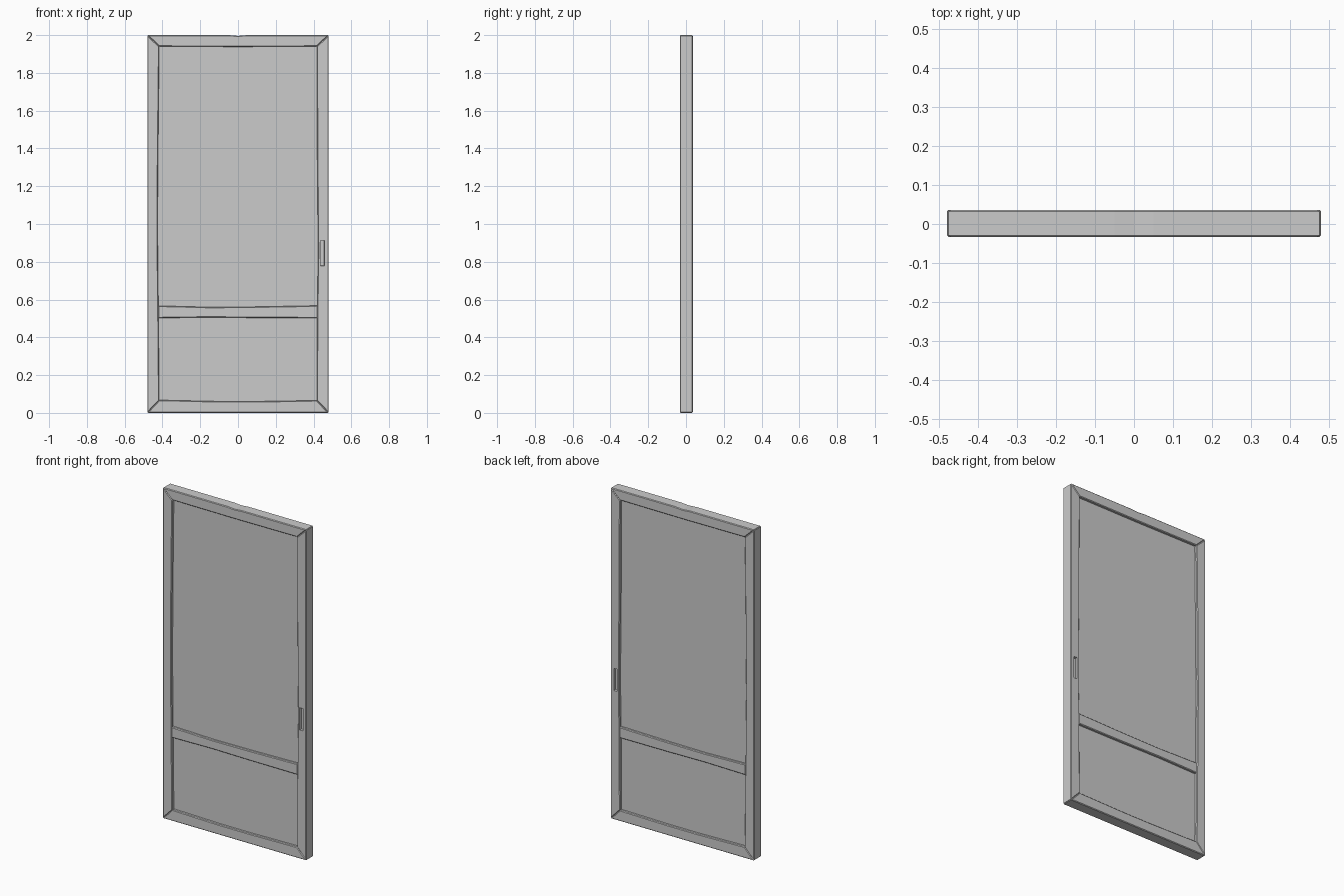
import bpy, bmesh

if "Cube" in bpy.data.objects:
    bpy.data.objects.remove(bpy.data.objects["Cube"])

Y0, Y1 = -0.033, 0.036
W, H = 0.48, 2.0


def prism(name, outline, y0=Y0, y1=Y1, bevel=0.0):
    """Extrude an x-z outline through the door thickness."""
    bm = bmesh.new()
    face = bm.faces.new([bm.verts.new((x, y0, z)) for x, z in outline])
    out = bmesh.ops.extrude_face_region(bm, geom=[face])
    verts = [g for g in out["geom"] if isinstance(g, bmesh.types.BMVert)]
    bmesh.ops.translate(bm, verts=verts, vec=(0, y1 - y0, 0))
    bmesh.ops.recalc_face_normals(bm, faces=bm.faces)
    mesh = bpy.data.meshes.new(name)
    bm.to_mesh(mesh)
    bm.free()
    ob = bpy.data.objects.new(name, mesh)
    bpy.context.collection.objects.link(ob)
    if bevel:
        mod = ob.modifiers.new("worn_edges", "BEVEL")
        mod.width = bevel
        mod.segments = 1
        mod.limit_method = "ANGLE"
        mod.angle_limit = 0.6
    return ob


# Mitred frame members, inner edges slightly bowed
EDGE = 0.004
prism("left_stile", [(-W, 0), (-0.417, 0.066), (-0.421, 0.5), (-0.426, 1.0),
                     (-0.422, 1.5), (-0.417, 1.94), (-W, H)], bevel=EDGE)
right_stile = prism("right_stile", [(W, 0), (W, H), (0.417, 1.94), (0.419, 1.4),
                                    (0.424, 0.85), (0.419, 0.5), (0.417, 0.066)],
                    bevel=EDGE)
prism("top_rail", [(-W, H), (-0.417, 1.94), (0, 1.938), (0.417, 1.94),
                   (W, H), (0.05, H), (0, H - 0.004), (-0.05, H)], bevel=EDGE)
prism("bottom_rail", [(-W, 0), (W, 0), (0.417, 0.066), (0.1, 0.061),
                      (-0.1, 0.061), (-0.417, 0.068)], bevel=EDGE)

# Cross rail between the two panels
prism("middle_rail", [(-0.422, 0.502), (-0.15, 0.506), (0.1, 0.503), (0.422, 0.502),
                      (0.422, 0.568), (0.1, 0.562), (-0.15, 0.56), (-0.422, 0.567)],
      Y0 + 0.001, Y1 - 0.001, EDGE)

# Inset panels
for name, z0, z1 in (("upper_panel", 0.545, 1.955), ("lower_panel", 0.05, 0.525)):
    prism(name, [(-0.435, z0), (0.435, z0), (0.435, z1), (-0.435, z1)],
          Y0 + 0.016, Y1 - 0.016)


# Finger pulls recessed into both faces of the right stile
def pull_cutter(name, y_face, direction):
    ob = prism(name, [(0.434, 0.777), (0.46, 0.777), (0.46, 0.915), (0.434, 0.915)],
               y_face - 0.014, y_face + 0.014)
    for v in ob.data.vertices:          # taper towards the pocket floor
        if (v.co.y - y_face) * direction > 0:
            v.co.x = 0.447 + (v.co.x - 0.447) * 0.7
            v.co.z = 0.846 + (v.co.z - 0.846) * 0.95
    ob.hide_render = True
    ob.hide_set(True)
    mod = right_stile.modifiers.new(name, "BOOLEAN")
    mod.object = ob
    mod.operation = "DIFFERENCE"
    mod.solver = "EXACT"


pull_cutter("front_pull_cutter", Y0, 1)
pull_cutter("back_pull_cutter", Y1, -1)
